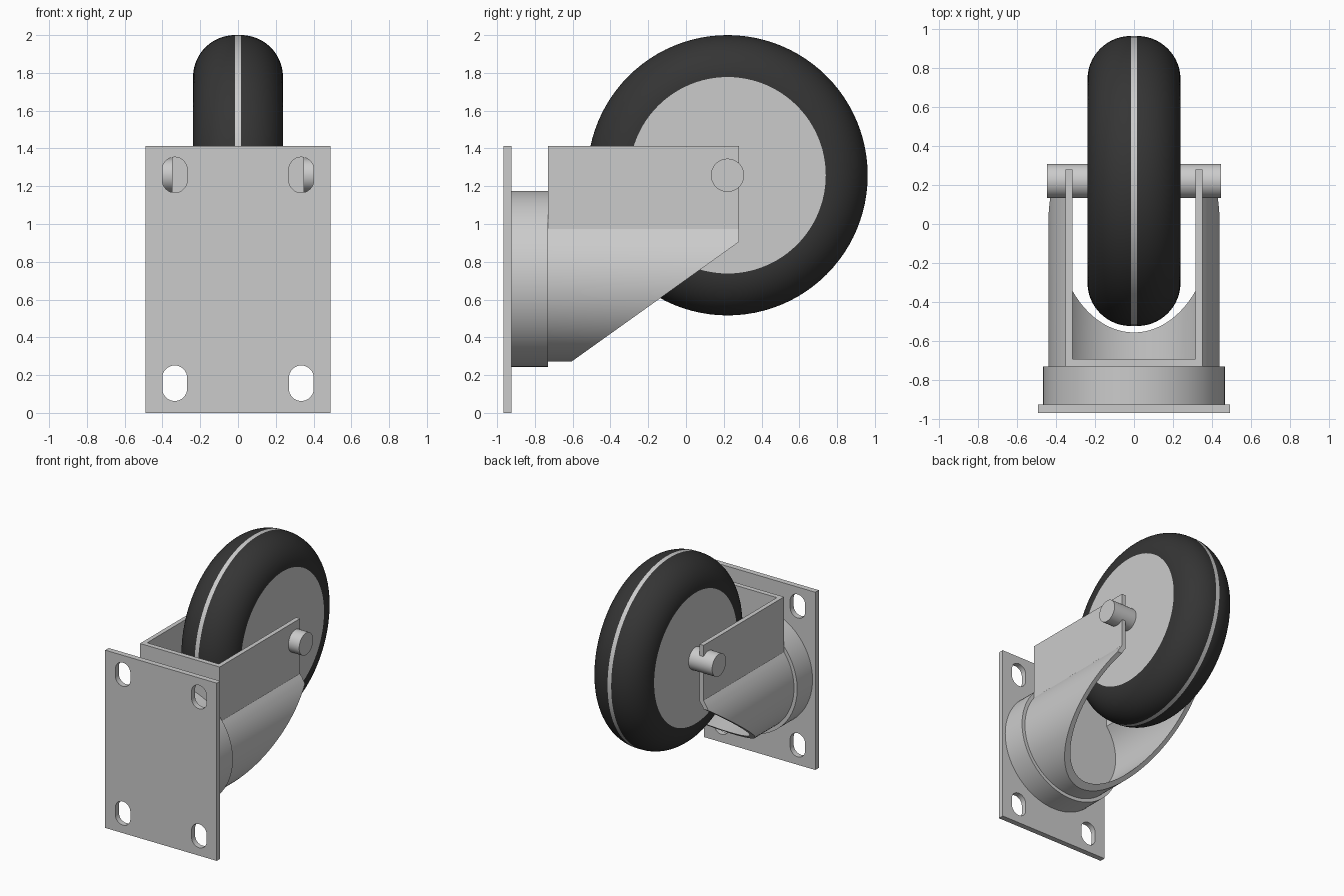
import bpy, bmesh
from math import sin, cos, asin, acos, pi, radians
from mathutils import Matrix, Vector

cube = bpy.data.objects.get("Cube")
if cube:
    bpy.data.objects.remove(cube)

AXLE = Vector((0, 0.22, 1.258))
SWIVEL_Z = 0.71


def finish(name, bm, material=None):
    bmesh.ops.remove_doubles(bm, verts=bm.verts, dist=1e-5)
    bmesh.ops.recalc_face_normals(bm, faces=bm.faces)
    mesh = bpy.data.meshes.new(name)
    bm.to_mesh(mesh)
    bm.free()
    obj = bpy.data.objects.new(name, mesh)
    bpy.context.collection.objects.link(obj)
    if material:
        mesh.materials.append(material)
    smooth(obj)
    return obj


def smooth(obj):
    obj.data.shade_smooth()
    obj.data.set_sharp_from_angle(angle=radians(30))


def prism(name, points, start, end, axis="y"):
    """Extrude an outline: (x, z) along y, or (y, z) along x."""
    bm = bmesh.new()
    place = (lambda a, b: (a, start, b)) if axis == "y" else (lambda a, b: (start, a, b))
    face = bm.faces.new([bm.verts.new(place(*p)) for p in points])
    moved = bmesh.ops.extrude_face_region(bm, geom=[face], use_keep_orig=True)["geom"]
    step = (0, end - start, 0) if axis == "y" else (end - start, 0, 0)
    bmesh.ops.translate(bm, vec=step, verts=[v for v in moved if isinstance(v, bmesh.types.BMVert)])
    return finish(name, bm)


def lathe(name, profile, closed, mirrored=False, material=None):
    """Spin an (x, radius) profile around the axle line."""
    bm = bmesh.new()
    for side in ((1, -1) if mirrored else (1,)):
        verts = [bm.verts.new(AXLE + Vector((side * x, 0, r))) for x, r in profile]
        pairs = list(zip(verts, verts[1:] + verts[:1]))
        edges = [bm.edges.new(p) for p in (pairs if closed else pairs[:-1])]
        bmesh.ops.spin(bm, geom=verts + edges, cent=AXLE, axis=(1, 0, 0),
                       angle=2 * pi, steps=96, use_merge=True)
    return finish(name, bm, material)


def arc(cx, cz, radius, start, end, steps):
    angles = [start + (end - start) * i / steps for i in range(steps + 1)]
    return [(cx + radius * cos(a), cz + radius * sin(a)) for a in angles]


def cut(target, cutter):
    mod = target.modifiers.new("cut", "BOOLEAN")
    mod.operation = "DIFFERENCE"
    mod.solver = "EXACT"
    mod.object = cutter
    bpy.context.view_layer.objects.active = target
    bpy.ops.object.modifier_apply(modifier=mod.name)
    bpy.data.objects.remove(cutter)


def fork_outline(radius, half_width, top):
    """Round belly that narrows into two upright walls."""
    a = acos(half_width / radius)
    belly = arc(0, SWIVEL_Z, radius, a, -pi - a, 64)
    return [(half_width, top)] + belly + [(-half_width, top)]


# Mounting plate with four slotted holes
plate = prism("mounting_plate", [(-0.49, 0), (0.49, 0), (0.49, 1.412), (-0.49, 1.412)], -0.967, -0.923)
for x in (-0.335, 0.335):
    for z in (0.157, 1.26):
        slot = arc(x, z + 0.028, 0.066, 0, pi, 16) + arc(x, z - 0.028, 0.066, pi, 2 * pi, 16)
        cut(plate, prism("slot_cutter", slot, -1.1, -0.8))
smooth(plate)

# Swivel housing
prism("swivel_housing", arc(0, SWIVEL_Z, 0.466, 0, 2 * pi * 95 / 96, 95), -0.923, -0.73)

# Fork: hollowed shell, trimmed on the slant underneath
fork = prism("fork", fork_outline(0.438, 0.35, 1.412), -0.73, 0.28)
cut(fork, prism("hollow_cutter", fork_outline(0.402, 0.315, 1.6), -0.69, 0.5))
slant = [(-0.608, 0.27), (0.28, 0.905), (0.42, 1.005), (0.42, 0), (-0.608, 0)]
cut(fork, prism("slant_cutter", slant, -0.7, 0.7, axis="x"))
smooth(fork)

# Axle
bm = bmesh.new()
bmesh.ops.create_cone(bm, cap_ends=True, segments=48, radius1=0.088, radius2=0.088, depth=0.89,
                      matrix=Matrix.Translation(AXLE) @ Matrix.Rotation(pi / 2, 4, "Y"))
finish("axle", bm)

# Wheel hub with the thin centre rib
half_hub = [(0.238, 0), (0.238, 0.52), (0.016, 0.52), (0.016, 0.742)]
lathe("wheel_hub", half_hub + [(-x, r) for x, r in reversed(half_hub)], closed=False)

# Rubber tyre, one rounded half on each side of the rib
rubber = bpy.data.materials.new("dark_rubber")
rubber.use_nodes = True
color = (0.035, 0.035, 0.035, 1)
rubber.diffuse_color = color
rubber.node_tree.nodes["Principled BSDF"].inputs["Base Color"].default_value = color
lathe("tyre", arc(0.016, 0.52, 0.222, 0, pi / 2, 20) + [(0.016, 0.52)],
      closed=True, mirrored=True, material=rubber)
